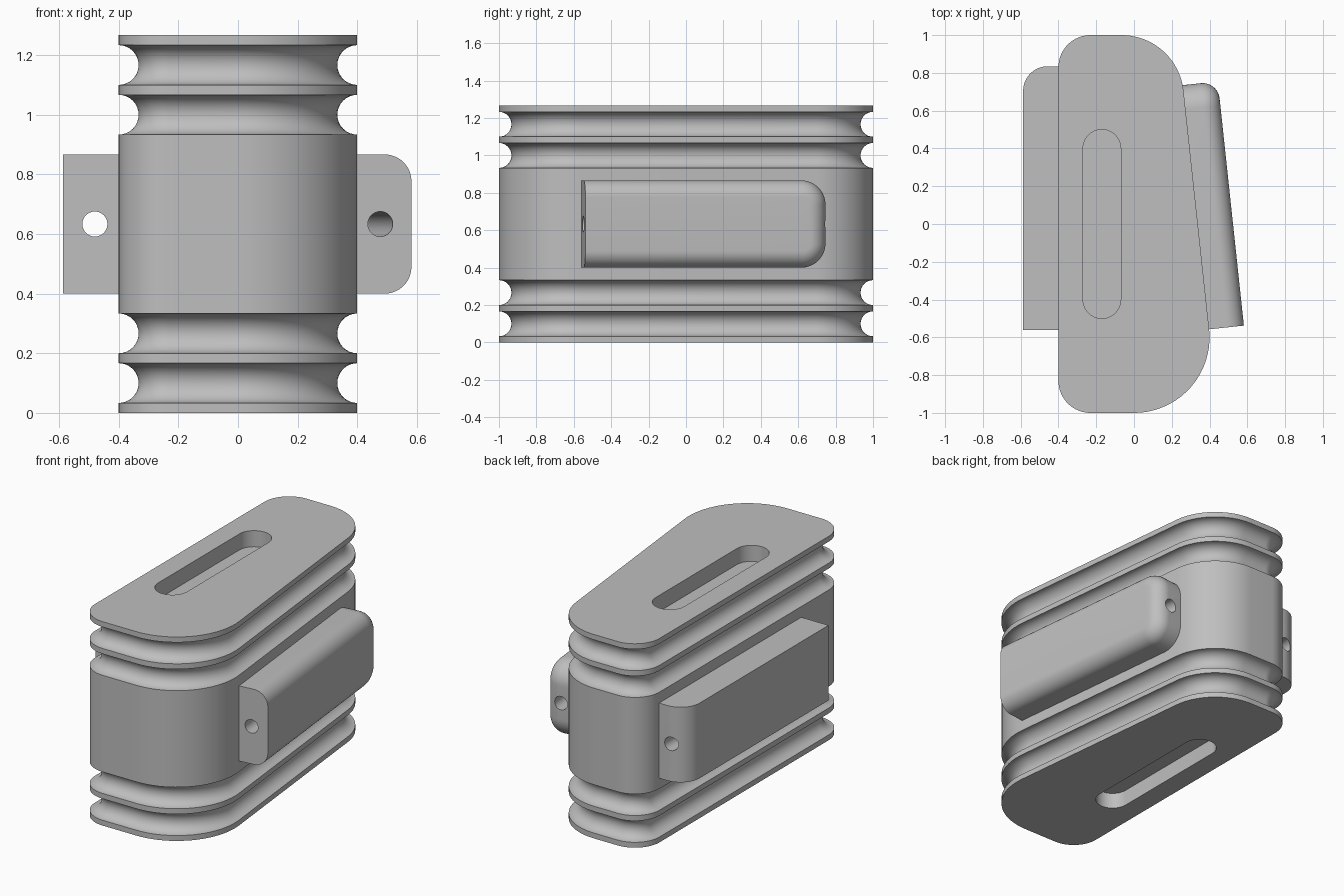
import bpy, bmesh, math
from mathutils import Matrix, Vector

cube = bpy.data.objects.get("Cube")
if cube:
    bpy.data.objects.remove(cube)

grey = bpy.data.materials.new("plain grey")
grey.use_nodes = True
grey.diffuse_color = (0.52, 0.52, 0.52, 1)
grey.node_tree.nodes["Principled BSDF"].inputs["Base Color"].default_value = (0.52, 0.52, 0.52, 1)

UNIT = 1 / 30
TILT = math.radians(6.1)
HEIGHT = 38 * UNIT
MID = HEIGHT / 2


def make(name, bm, matrix=Matrix()):
    bmesh.ops.recalc_face_normals(bm, faces=bm.faces)
    mesh = bpy.data.meshes.new(name)
    bm.to_mesh(mesh)
    bm.free()
    mesh.materials.append(grey)
    ob = bpy.data.objects.new(name, mesh)
    ob.matrix_world = matrix
    bpy.context.collection.objects.link(ob)
    return ob


def select(ob):
    bpy.ops.object.select_all(action='DESELECT')
    ob.select_set(True)
    bpy.context.view_layer.objects.active = ob


def cut(ob, cutter):
    select(ob)
    mod = ob.modifiers.new("cut", 'BOOLEAN')
    mod.operation, mod.solver, mod.object = 'DIFFERENCE', 'EXACT', cutter
    bpy.context.view_layer.update()
    bpy.ops.object.modifier_apply(modifier=mod.name)
    bpy.data.objects.remove(cutter)


def smooth(ob):
    select(ob)
    bpy.ops.object.shade_smooth_by_angle(angle=math.radians(30))


def arc(x, y, r, start, end, steps=20):
    angles = [start + (end - start) * i / steps for i in range(steps + 1)]
    return [(x + r * math.cos(a), y + r * math.sin(a)) for a in angles]


def loft(rings):
    """Skin a stack of (outline, z) rings and cap both ends."""
    bm = bmesh.new()
    loops = [[bm.verts.new((x, y, z)) for x, y in pts] for pts, z in rings]
    for low, high in zip(loops, loops[1:]):
        for i in range(len(low)):
            j = (i + 1) % len(low)
            bm.faces.new((low[i], low[j], high[j], high[i]))
    bm.faces.new(loops[0][::-1])
    bm.faces.new(loops[-1])
    return bm


# Body: rounded, tapered outline with half-round grooves
def outline(inset):
    q = math.pi / 2
    r = 0.17
    return (arc(r - 0.4, r - 1, r - inset, -2 * q, -q)
            + arc(0, -0.6, 0.4 - inset, -q, TILT)
            + arc(-0.066, 0.67, 0.33 - inset, TILT, q)
            + arc(r - 0.4, 1 - r, r - inset, q, 2 * q))


profile = [(0, 0)]
for base in (1, 6, 28, 33):
    for i in range(17):
        a = math.pi * i / 16
        profile.append((2 * UNIT * math.sin(a), (base + 2 - 2 * math.cos(a)) * UNIT))
profile.append((0, HEIGHT))
body = make("grooved_body", loft([(outline(d), z) for d, z in profile]))

# Blind slots in the top and bottom
slot = arc(-0.17, 0.4, 0.1, 0, math.pi) + arc(-0.17, -0.4, 0.1, math.pi, 2 * math.pi)
for low, high in ((-0.1, 0.1), (HEIGHT - 0.1, HEIGHT + 0.1)):
    cut(body, make("slot_cutter", loft([(slot, low), (slot, high)])))
smooth(body)


# Side rails: local x points outward, local y runs along the rail
def rail_block(width, length):
    bm = bmesh.new()
    bmesh.ops.create_cube(bm, size=1)
    bmesh.ops.scale(bm, vec=(width + 0.05, length, 14 * UNIT), verts=bm.verts)
    bmesh.ops.translate(bm, vec=((width - 0.05) / 2, length / 2, 0), verts=bm.verts)
    return bm


def bevel(bm, radius, test):
    edges = [e for e in bm.edges if test(*[v.co for v in e.verts])]
    bmesh.ops.bevel(bm, geom=edges, offset=radius, offset_type='OFFSET',
                    segments=12, profile=0.5, affect='EDGES', clamp_overlap=True)


def drill(rail, matrix):
    bm = bmesh.new()
    bmesh.ops.create_cone(bm, cap_ends=True, segments=32, radius1=0.042, radius2=0.042, depth=4)
    bmesh.ops.rotate(bm, matrix=Matrix.Rotation(math.pi / 2, 3, 'X'), verts=bm.verts)
    bmesh.ops.translate(bm, vec=(0.08, 0, 0), verts=bm.verts)
    cut(rail, make("hole_cutter", bm, matrix))
    smooth(rail)


# Square-edged rail with one rounded rear corner
width, length = 0.187, 1.395
bm = rail_block(width, length)
bevel(bm, 0.13, lambda a, b: all(p.x > width - 0.001 and p.y > length - 0.001 for p in (a, b)))
place = Matrix.Translation((-0.4, -0.56, MID)) @ Matrix.Diagonal((-1, 1, 1, 1))
bm.transform(place)
right_rail = make("right_rail", bm)
drill(right_rail, Matrix.Translation((-0.56, 0, MID)))

# Tilted rail with rounded end corners and a soft outer rim
width, length = 0.185, 1.3
bm = rail_block(width, length)
bevel(bm, 0.13, lambda a, b: min(a.y, b.y) > length - 0.001 and abs(a.z - b.z) < 0.001)
bevel(bm, 0.09, lambda a, b: min(a.x, b.x) > width - 0.001 and max(a.y, b.y) > 0.001)
place = (Matrix.Translation(Vector((0.4 * math.cos(TILT), 0.4 * math.sin(TILT) - 0.6, MID)))
         @ Matrix.Rotation(TILT, 4, 'Z'))
left_rail = make("left_rail", bm, place)
drill(left_rail, place)
